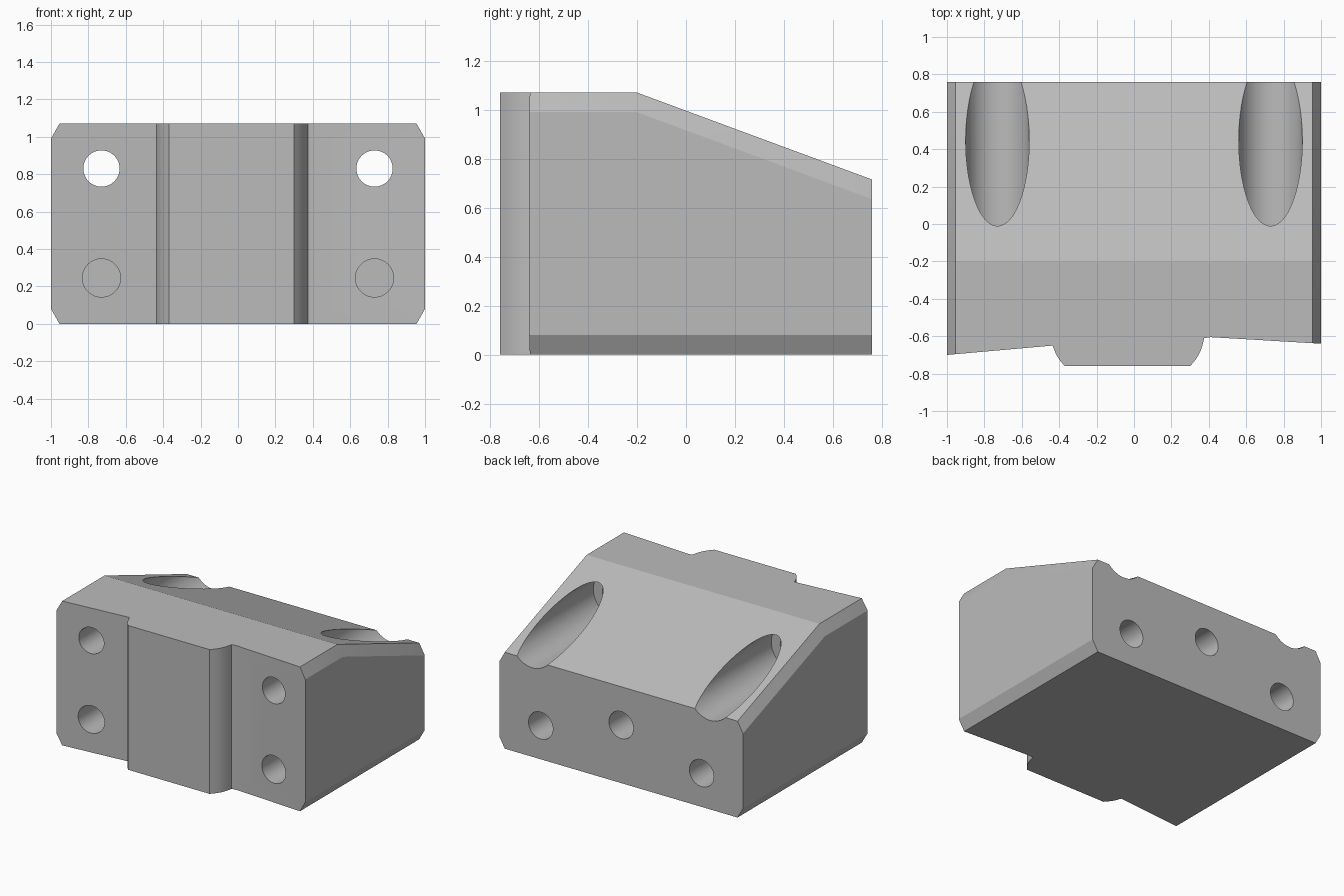
import bpy, bmesh, math
from mathutils import Vector, Matrix

if "Cube" in bpy.data.objects:
    bpy.data.objects.remove(bpy.data.objects["Cube"], do_unlink=True)

HEIGHT, BACK, SLOPE_Y, SLOPE = 1.07, 0.76, -0.2, 0.37
CHAMFER_X, CHAMFER_Z = 0.045, 0.08

grey = bpy.data.materials.new("machined grey")
grey.use_nodes = True
grey.diffuse_color = (0.5, 0.5, 0.5, 1)
grey.node_tree.nodes["Principled BSDF"].inputs["Base Color"].default_value = (0.5, 0.5, 0.5, 1)


def bulge(a, b, amount, steps=10):
    """Points from a to b on a shallow curve bowed outwards to the right of a-b."""
    a, b = Vector(a), Vector(b)
    side = Vector((b.y - a.y, a.x - b.x)).normalized() * amount
    return [a.lerp(b, i / steps) + side * math.sin(math.pi * i / steps)
            for i in range(steps + 1)]


def slice_off(bm, point, normal):
    """Cut away everything on the normal side and cap the cut."""
    cut = bmesh.ops.bisect_plane(bm, geom=bm.verts[:] + bm.edges[:] + bm.faces[:],
                                 plane_co=point, plane_no=Vector(normal).normalized(),
                                 dist=1e-5, clear_outer=True)
    edges = [e for e in cut["geom_cut"] if isinstance(e, bmesh.types.BMEdge)]
    bmesh.ops.edgenet_fill(bm, edges=[e for e in edges if e.is_boundary])


# Block: plan outline with a raised front pad, extruded upwards
outline = [Vector((-1, BACK)), Vector((-1, -0.70))]
outline += bulge((-0.435, -0.65), (-0.37, -0.76), 0.008)
outline += bulge((0.30, -0.76), (0.375, -0.61), 0.014)
outline += [Vector((0.41, -0.605)), Vector((1, -0.64)), Vector((1, BACK))]

bm = bmesh.new()
base = bm.faces.new([bm.verts.new((p.x, p.y, 0)) for p in outline])
top = bmesh.ops.extrude_face_region(bm, geom=[base])
bmesh.ops.translate(bm, vec=(0, 0, HEIGHT),
                    verts=[v for v in top["geom"] if isinstance(v, bmesh.types.BMVert)])

# Sloping rear top, then the chamfers along both sides
slice_off(bm, (0, SLOPE_Y, HEIGHT), (0, SLOPE, 1))
for s in (-1, 1):
    edge = s * (1 - CHAMFER_X)
    slice_off(bm, (edge, 0, 0), (s * CHAMFER_Z, 0, -CHAMFER_X))
    slice_off(bm, (edge, 0, HEIGHT), (s * CHAMFER_Z, 0, CHAMFER_X))
    slice_off(bm, (edge, SLOPE_Y, HEIGHT), (s * CHAMFER_Z, SLOPE * CHAMFER_X, CHAMFER_X))
bmesh.ops.recalc_face_normals(bm, faces=bm.faces[:])

mesh = bpy.data.meshes.new("mounting_block")
bm.to_mesh(mesh)
bm.free()
mesh.materials.append(grey)
block = bpy.data.objects.new("mounting_block", mesh)
bpy.context.collection.objects.link(block)
bpy.context.view_layer.objects.active = block


def drill(name, x, z, radius, y0, y1):
    """Bore a round hole along y."""
    cm = bmesh.new()
    place = Matrix.Translation((x, (y0 + y1) / 2, z)) @ Matrix.Rotation(math.pi / 2, 4, "X")
    bmesh.ops.create_cone(cm, cap_ends=True, segments=64, radius1=radius, radius2=radius,
                          depth=y1 - y0, matrix=place)
    data = bpy.data.meshes.new(name)
    cm.to_mesh(data)
    cm.free()
    data.materials.append(grey)
    cutter = bpy.data.objects.new(name, data)
    cutter.hide_render = True
    bpy.context.collection.objects.link(cutter)
    mod = block.modifiers.new(name, "BOOLEAN")
    mod.operation, mod.solver, mod.object = "DIFFERENCE", "EXACT", cutter
    bpy.ops.object.modifier_apply(modifier=mod.name)
    bpy.data.objects.remove(cutter, do_unlink=True)


# Bolt holes with counterbores, blind front holes and blind rear holes
for s in (-1, 1):
    drill("counterbore", s * 0.73, 0.83, 0.17, -0.2, 1)
    drill("bolt_hole", s * 0.73, 0.83, 0.097, -1, 0)
    drill("front_hole", s * 0.73, 0.245, 0.102, -1, -0.25)
    drill("rear_hole", s * 0.66, 0.25, 0.1, 0.36, 1)
drill("rear_middle_hole", 0, 0.43, 0.1, 0.36, 1)

bpy.ops.object.select_all(action="DESELECT")
block.select_set(True)
bpy.ops.object.shade_smooth_by_angle(angle=math.radians(15))
